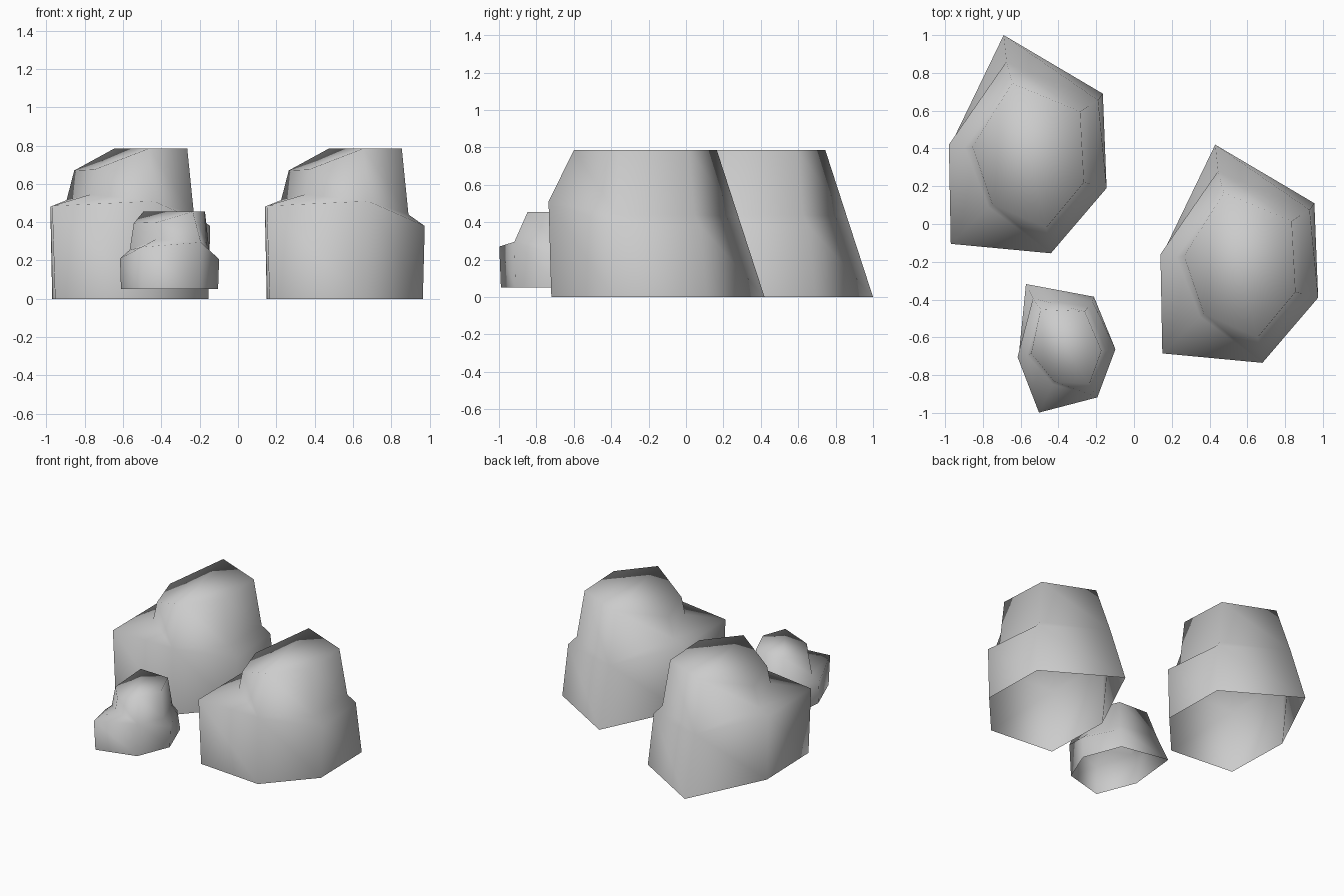
import bpy
import bmesh
from math import radians
from mathutils import Matrix, Vector

default_cube = bpy.data.objects.get("Cube")
if default_cube:
    bpy.data.objects.remove(default_cube, do_unlink=True)

# Single stone colour
GREY = (0.6, 0.6, 0.6, 1.0)
stone = bpy.data.materials.new("stone grey")
stone.use_nodes = True
stone.diffuse_color = GREY
stone.node_tree.nodes["Principled BSDF"].inputs["Base Color"].default_value = GREY

# Plan outlines, clockwise from the back corner
FOOT = [(.43, .42), (.955, .11), (.965, -.39), (.67, -.72), (.165, -.675), (.15, -.16)]
LEDGE = [(.445, .28), (.93, .075), (.975, -.39), (.68, -.735), (.15, -.685), (.14, -.16)]
STEP = [(.445, .28), (.88, .045), (.89, -.37), (.68, -.735), (.35, -.49), (.225, -.175)]
CROWN = [(.475, .165), (.835, .015), (.855, -.36), (.655, -.6), (.37, -.475), (.265, -.17)]
PIVOT = Vector((.68, -.73))

# Heights of the ledge, step and crown corners
LARGE_HEIGHTS = [
    [.43, .38, .38, .51, .485, .48],
    [.43, .44, .44, .51, .545, .515],
    [.785, .785, .785, .785, .675, .67],
]
SMALL_HEIGHTS = [
    [.25, .2, .206, .295, .27, .21],
    [.25, .25, .255, .295, .31, .255],
    [.455, .455, .455, .455, .4, .395],
]

# Corner columns whose upright edges are rounded by shading
SOFT_LOWER = {1}
SOFT_UPPER = {1, 2, 4}


def build_rock(name, pivot_at, heights, ground=0.0, size=1.0, turn=0.0):
    """Stacked hexagonal shell: wall, sloping ledge, upper block, bent cap."""
    spin = Matrix.Rotation(radians(turn), 2)
    levels = [[ground] * 6] + heights
    bm = bmesh.new()
    rings = []
    for outline, level in zip((FOOT, LEDGE, STEP, CROWN), levels):
        ring = []
        for point, z in zip(outline, level):
            p = Vector(pivot_at) + spin @ ((Vector(point) - PIVOT) * size)
            ring.append(bm.verts.new((p.x, p.y, z)))
        rings.append(ring)

    # The ledge closes to a point at the back and front corners
    for corner in (0, 3):
        bm.verts.remove(rings[2][corner])
        rings[2][corner] = rings[1][corner]

    # Walls and ledge
    for low, high in zip(rings, rings[1:]):
        for i in range(6):
            j = (i + 1) % 6
            loop = dict.fromkeys((low[i], high[i], high[j], low[j]))
            bm.faces.new(list(loop))

    # Cap: a level half and a half sloping down to the side
    a, b, c, d, e, f = rings[3]
    bm.faces.new((d, c, b, a))
    bm.faces.new((a, f, e, d))

    # Smooth faces with crisp corners
    for face in bm.faces:
        face.smooth = True
    for edge in bm.edges:
        edge.smooth = edge.calc_face_angle(0.0) < radians(20)
    for low, high, soft in ((rings[0], rings[1], SOFT_LOWER),
                            (rings[2], rings[3], SOFT_UPPER)):
        for i in soft:
            bm.edges.get((low[i], high[i])).smooth = True

    mesh = bpy.data.meshes.new(name)
    bm.to_mesh(mesh)
    bm.free()
    mesh.materials.append(stone)
    rock = bpy.data.objects.new(name, mesh)
    bpy.context.collection.objects.link(rock)
    return rock


build_rock("large_rock_left", (.68, -.73), LARGE_HEIGHTS)
build_rock("large_rock_right", (-.44, -.15), LARGE_HEIGHTS)
build_rock("small_rock", (-.195, -.915), SMALL_HEIGHTS, ground=.05, size=.6, turn=20)
